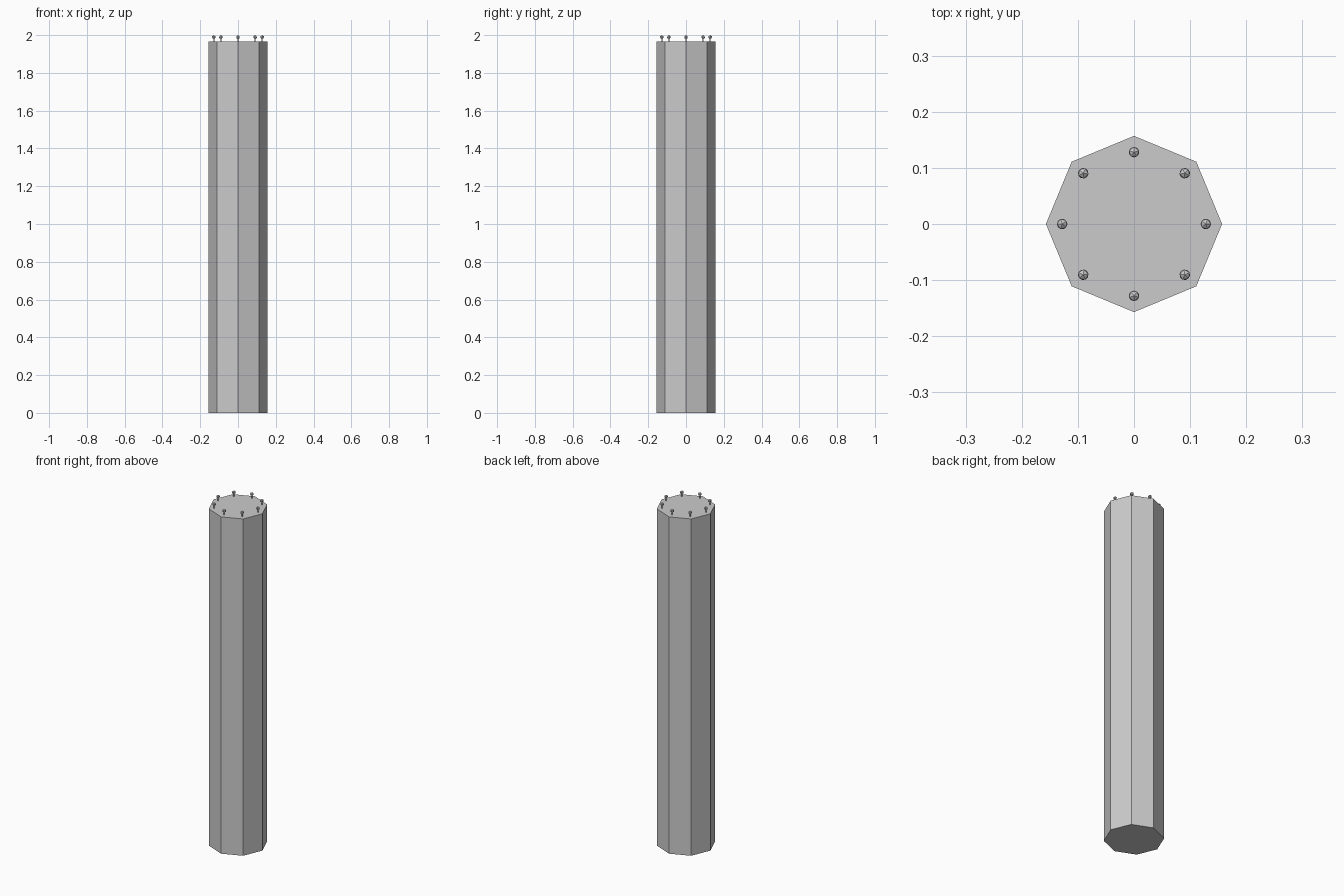
import bpy
from math import cos, sin, pi

if "Cube" in bpy.data.objects:
    bpy.data.objects.remove(bpy.data.objects["Cube"])

SIDES = 8
POST_R, POST_H = 0.157, 1.965
RING_R, BEAD_R = 0.128, 0.0105

# octagonal post, corners on the axes
bpy.ops.mesh.primitive_cylinder_add(vertices=SIDES, radius=POST_R, depth=POST_H,
                                    location=(0, 0, POST_H / 2))
bpy.context.object.name = "octagonal_post"

# ring of faceted beads on thin pins, one per corner
for i in range(SIDES):
    a = 2 * pi * i / SIDES
    x, y = RING_R * cos(a), RING_R * sin(a)
    bpy.ops.mesh.primitive_ico_sphere_add(subdivisions=1, radius=BEAD_R,
                                          location=(x, y, 2 - BEAD_R),
                                          rotation=(0, 0, a))
    bpy.context.object.name = f"bead_{i + 1}"
    pin_h = 2 - BEAD_R - POST_H
    bpy.ops.mesh.primitive_cylinder_add(vertices=6, radius=0.003, depth=pin_h,
                                        location=(x, y, POST_H + pin_h / 2))
    bpy.context.object.name = f"pin_{i + 1}"
